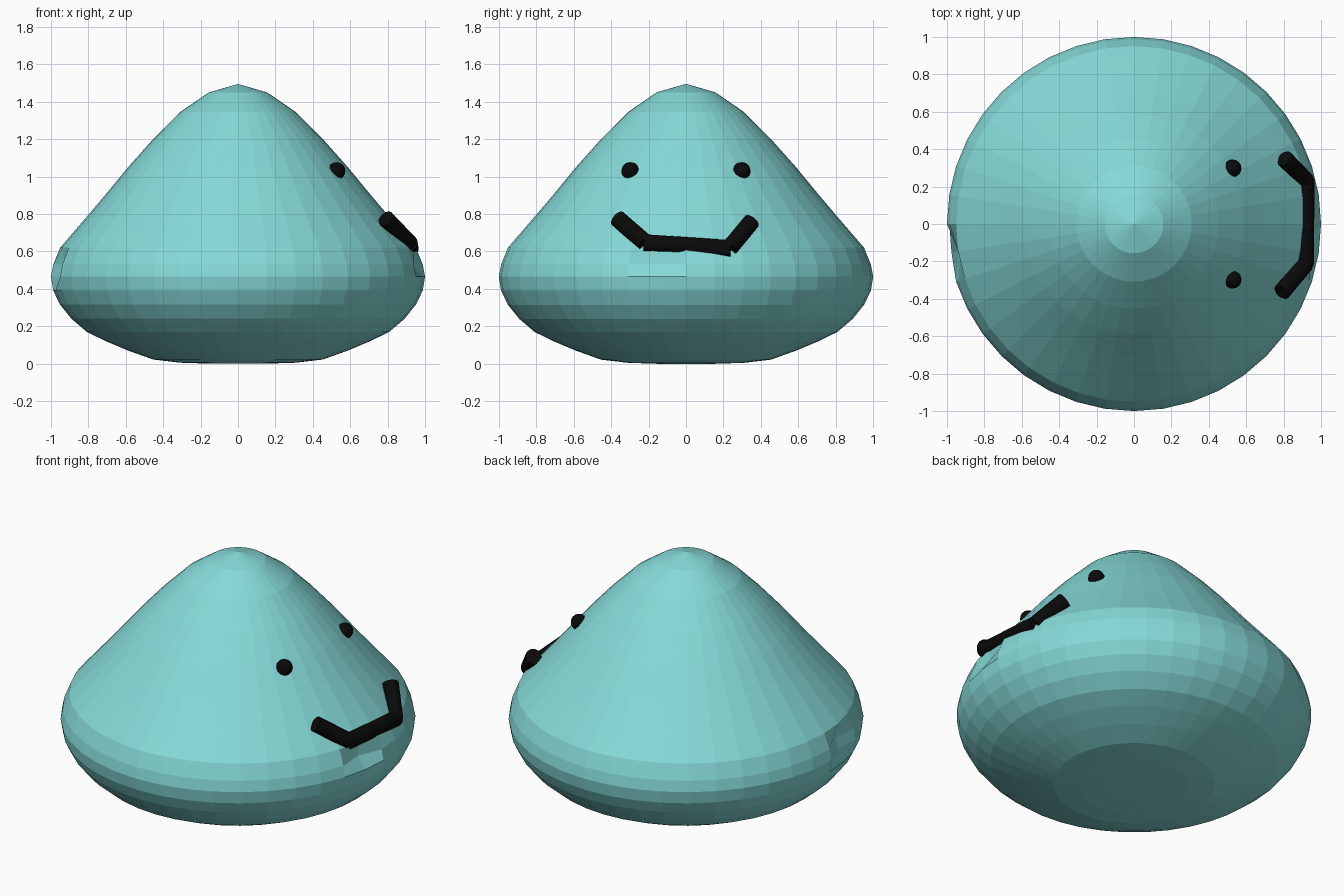
import bpy, bmesh, math
from mathutils import Vector

if "Cube" in bpy.data.objects:
    bpy.data.objects.remove(bpy.data.objects["Cube"])


def material(name, rgb):
    m = bpy.data.materials.new(name)
    m.diffuse_color = (*rgb, 1)
    m.use_nodes = True
    m.node_tree.nodes["Principled BSDF"].inputs["Base Color"].default_value = m.diffuse_color
    return m


teal = material("teal", (0.235, 0.70, 0.69))
black = material("black", (0.003, 0.003, 0.003))


def finish(bm, name, mat):
    bmesh.ops.recalc_face_normals(bm, faces=bm.faces)
    me = bpy.data.meshes.new(name)
    bm.to_mesh(me)
    bm.free()
    me.materials.append(mat)
    ob = bpy.data.objects.new(name, me)
    bpy.context.collection.objects.link(ob)
    return ob


# Body: drop-shaped lathe, ring radii follow a 20-ring sphere
SEG = 40
heights = [0.0, 0.0, 0.005, 0.022, 0.07, 0.12, 0.17, 0.24, 0.315, 0.39, 0.465,
           0.53, 0.62, 0.69, 0.785, 0.905, 1.05, 1.2, 1.345, 1.45, 1.495]
bm = bmesh.new()
rings = []
for k, z in enumerate(heights):
    r = math.sin(math.pi * k / 20)
    if k in (0, 20):
        rings.append([bm.verts.new((0, 0, z))] * SEG)
        continue
    ring = []
    for i in range(SEG):
        a = math.tau * i / SEG
        # small dents on the two sides
        dent = 0.95 if (k in (10, 11) and i == 21) or (k == 11 and i == 39) else 1
        ring.append(bm.verts.new((r * dent * math.cos(a), r * dent * math.sin(a), z)))
    rings.append(ring)
for lo, hi in zip(rings, rings[1:]):
    for i in range(SEG):
        j = (i + 1) % SEG
        bm.faces.new(list(dict.fromkeys((lo[i], lo[j], hi[j], hi[i]))))
finish(bm, "body", teal)

# Eyes: small spheres half sunk in the body
for side, label in ((-1, "right"), (1, "left")):
    bm = bmesh.new()
    bmesh.ops.create_uvsphere(bm, u_segments=16, v_segments=10, radius=0.047)
    bmesh.ops.translate(bm, verts=bm.verts, vec=(0.527, side * 0.298, 1.03))
    finish(bm, label + "_eye", black)

# Mouth: three rods joined into a smile
path = [Vector(p) for p in ((0.79, -0.365, 0.775), (0.915, -0.215, 0.645),
                            (0.92, 0.23, 0.615), (0.805, 0.35, 0.76))]
for n, (a, b) in enumerate(zip(path, path[1:])):
    d = b - a
    ext = 0.02 if n == 1 else 0.0
    bm = bmesh.new()
    bmesh.ops.create_cone(bm, cap_ends=True, segments=16, radius1=0.046,
                          radius2=0.046, depth=d.length + ext)
    ob = finish(bm, ("mouth_right", "mouth_middle", "mouth_left")[n], black)
    ob.location = (a + b) / 2
    ob.rotation_euler = d.to_track_quat("Z", "Y").to_euler()
